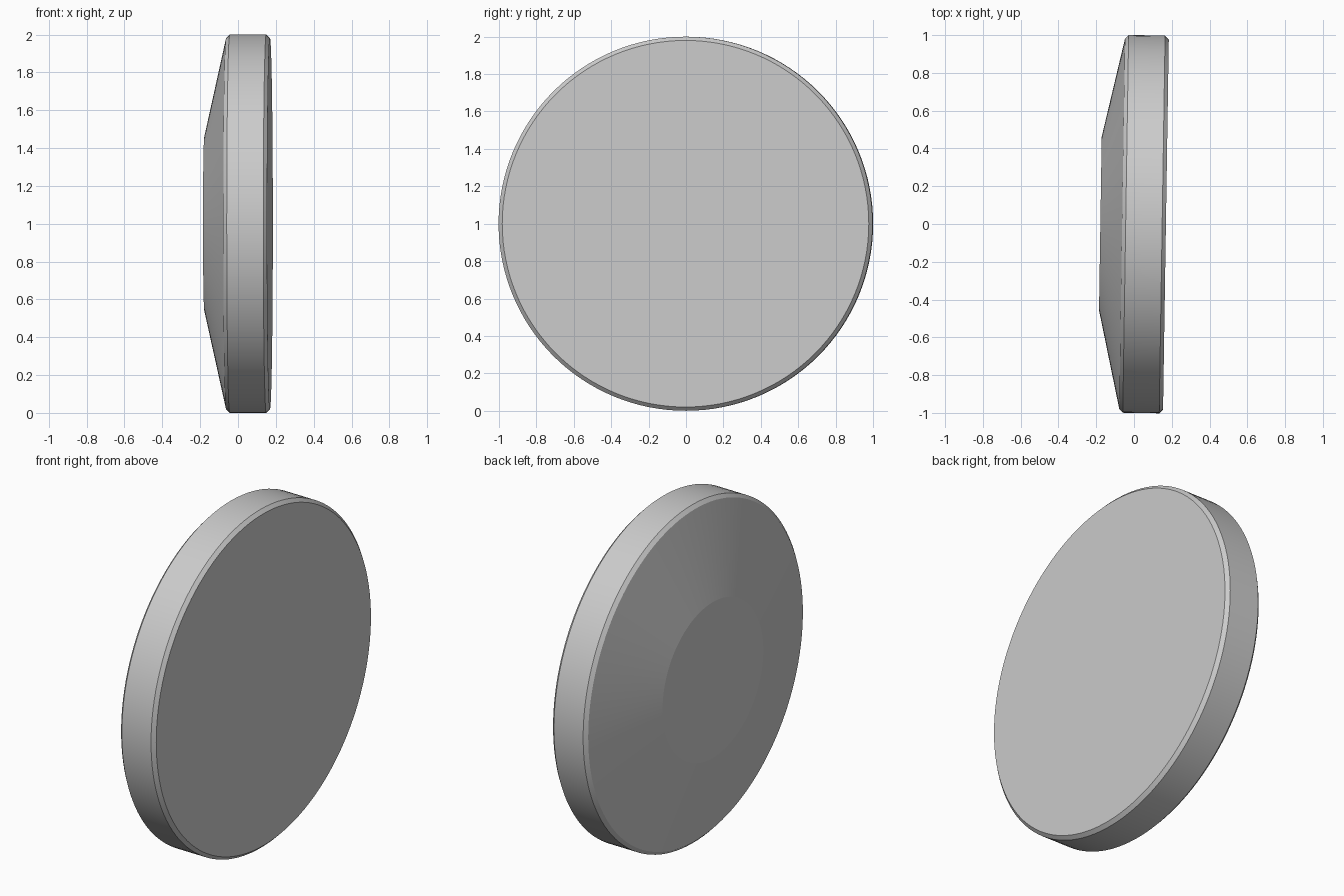
import bpy, bmesh, math
from mathutils import Matrix

if "Cube" in bpy.data.objects:
    bpy.data.objects.remove(bpy.data.objects["Cube"])

# Lathe profile: (position along the axis, radius)
PROFILE = [(-0.178, 0.46), (-0.063, 0.98), (-0.044, 1.0), (0.149, 1.0), (0.169, 0.98)]
SEGMENTS = 128
TILT = -0.0155  # slight turn about the vertical axis

bm = bmesh.new()

# Rings of the disc, turned around the x axis
rings = []
for u, r in PROFILE:
    ring = []
    for i in range(SEGMENTS):
        a = 2 * math.pi * i / SEGMENTS
        ring.append(bm.verts.new((u, r * math.cos(a), r * math.sin(a))))
    rings.append(ring)

# Side bands
for lo, hi in zip(rings, rings[1:]):
    for i in range(SEGMENTS):
        j = (i + 1) % SEGMENTS
        bm.faces.new((lo[i], lo[j], hi[j], hi[i]))

# Flat end caps
bm.faces.new(rings[0])
bm.faces.new(rings[-1])
bmesh.ops.recalc_face_normals(bm, faces=bm.faces)
bmesh.ops.transform(bm, verts=bm.verts,
                    matrix=Matrix.Translation((0, 0, 1)) @ Matrix.Rotation(TILT, 4, 'Z'))

mesh = bpy.data.meshes.new("bevelled_disc")
bm.to_mesh(mesh)
bm.free()
disc = bpy.data.objects.new("bevelled_disc", mesh)
bpy.context.collection.objects.link(disc)

# Smooth rim, crisp cap edges and bevels
bpy.context.view_layer.objects.active = disc
disc.select_set(True)
bpy.ops.object.shade_smooth_by_angle(angle=math.radians(10))
